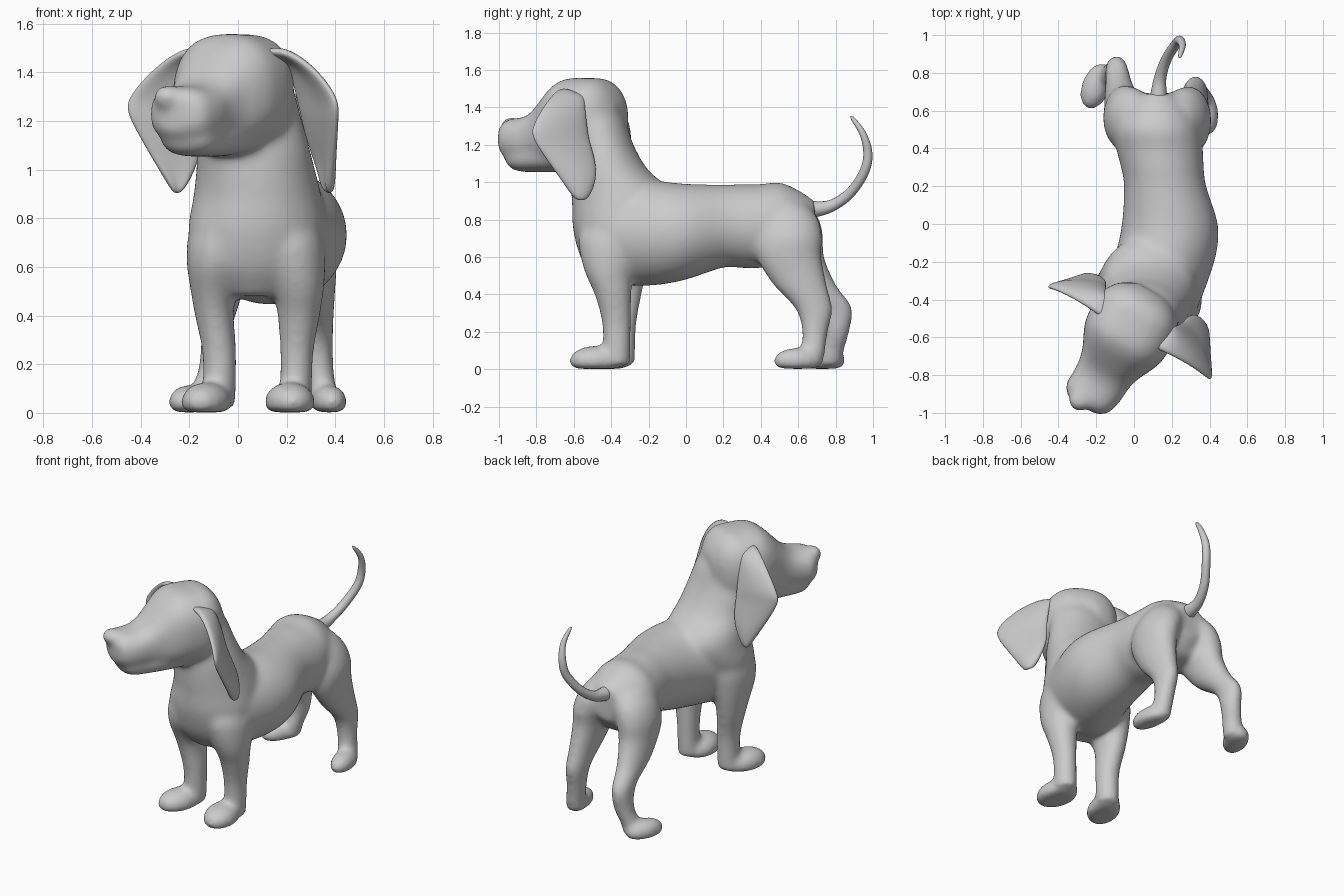
import bpy, bmesh
from math import cos, sin, pi, atan2
from mathutils import Vector, Matrix

X, Y, Z = Vector((1, 0, 0)), Vector((0, 1, 0)), Vector((0, 0, 1))
HEAD = Vector((0, -0.52, 0))          # head pivot, turned to the side
FWD, SIDE = Vector((-0.5, -0.866, 0)), Vector((0.866, -0.5, 0))


def head_pt(u, w, z):
    return HEAD + SIDE * u + FWD * w + Z * z


def smooth_path(secs, steps=5):
    """Catmull-Rom through the sections."""
    s = [Vector(q) for q in secs]
    s = [s[0] * 2 - s[1]] + s + [s[-1] * 2 - s[-2]]
    out = []
    for a, b, c, d in zip(s, s[1:], s[2:], s[3:]):
        for i in range(steps):
            t = i / steps
            out.append(0.5 * (2 * b + (c - a) * t + (2 * a - 5 * b + 4 * c - d) * t * t
                              + (3 * b - a - 3 * c + d) * t ** 3))
    return out + [s[-2]]


def loft(bm, secs, U, V, p=2.0, n=32):
    """Closed tube of (x, y, z, half U, half V) superellipse rings."""
    rings = []
    for q in smooth_path(secs):
        ring = []
        for i in range(n):
            c, s = cos(2 * pi * i / n), sin(2 * pi * i / n)
            cu = abs(c) ** (2 / p) * (1 if c > 0 else -1)
            cv = abs(s) ** (2 / p) * (1 if s > 0 else -1)
            ring.append(bm.verts.new(Vector(q[:3]) + U * cu * q[3] + V * cv * q[4]))
        rings.append(ring)
    for a, b in zip(rings, rings[1:]):
        for i in range(n):
            j = (i + 1) % n
            bm.faces.new((a[i], a[j], b[j], b[i]))
    bm.faces.new(rings[0])
    bm.faces.new(rings[-1])


def ball(bm, centre, size, turn=0.0):
    m = Matrix.Translation(centre) @ Matrix.Rotation(turn, 4, 'Z') @ Matrix.Diagonal((*size, 1))
    return bmesh.ops.create_uvsphere(bm, u_segments=32, v_segments=20, radius=1, matrix=m)['verts']


def paw(bm, x, y, hw, hl, h, heading):
    """Rounded paw with a flat sole."""
    turn = atan2(heading, 1)
    for v in ball(bm, (x, y, 0.045), (hw, hl, h - 0.045), -turn):
        v.co.z = max(v.co.z, 0.002)


def make_object(name, bm):
    bmesh.ops.recalc_face_normals(bm, faces=bm.faces)
    me = bpy.data.meshes.new(name)
    bm.to_mesh(me)
    bm.free()
    for poly in me.polygons:
        poly.use_smooth = True
    ob = bpy.data.objects.new(name, me)
    bpy.context.collection.objects.link(ob)
    return ob


bm = bmesh.new()

# torso, curved sideways
loft(bm, [(.12, .69, .79, .10, .11), (.12, .60, .768, .19, .19), (.12, .50, .785, .225, .215),
          (.135, .40, .765, .23, .225), (.15, .30, .765, .22, .225), (.165, .20, .765, .218, .222),
          (.19, 0, .735, .255, .257), (.17, -.15, .728, .268, .278), (.115, -.30, .725, .278, .278),
          (.075, -.43, .73, .265, .24), (.065, -.52, .75, .21, .20), (.065, -.575, .77, .12, .13)], X, Z)

# neck, flaring into the chest and shoulders
loft(bm, [(.07, -.37, .48, .13, .12), (.07, -.38, .60, .24, .185), (.075, -.36, .75, .28, .245),
          (.08, -.335, .88, .265, .275), (.075, -.355, .97, .25, .26), (.065, -.41, 1.07, .235, .205),
          (.04, -.445, 1.2, .225, .165), (.025, -.485, 1.33, .205, .16), (.02, -.52, 1.42, .17, .14)], X, Y)

# skull running into the upper muzzle
head = [(-.19, 1.33, .09, .09), (-.145, 1.328, .17, .175), (-.08, 1.325, .22, .228), (0, 1.32, .238, .237),
        (.11, 1.32, .23, .236), (.18, 1.30, .205, .22), (.25, 1.27, .17, .18), (.32, 1.243, .152, .137),
        (.39, 1.23, .148, .118), (.46, 1.228, .142, .114), (.495, 1.23, .122, .10), (.522, 1.235, .085, .075)]
loft(bm, [(*head_pt(-.008 if w > .4 else 0, w, z), a, b) for w, z, a, b in head], SIDE, Z, 2.5)
# lower jaw
jaw = [(.05, 1.17, .17, .11), (.2, 1.145, .155, .092), (.32, 1.13, .138, .077), (.42, 1.128, .122, .072),
       (.465, 1.135, .095, .058), (.482, 1.14, .06, .04)]
loft(bm, [(*head_pt(0, w, z), a, b) for w, z, a, b in jaw], SIDE, Z, 2.3)
ball(bm, (-.288, -.935, 1.297), (.062, .058, .054))

# front legs
loft(bm, [(.19, -.37, .80, .13, .17), (.215, -.385, .70, .14, .19), (.23, -.40, .60, .13, .165),
          (.247, -.41, .50, .106, .125), (.25, -.39, .40, .088, .10),
          (.242, -.372, .25, .07, .079), (.238, -.37, .10, .068, .074), (.235, -.37, .02, .068, .072)], X, Y)
loft(bm, [(-.05, -.37, .80, .13, .17), (-.07, -.37, .70, .14, .19), (-.088, -.37, .60, .122, .175),
          (-.1, -.355, .50, .095, .14), (-.097, -.345, .40, .081, .11),
          (-.077, -.345, .25, .071, .082), (-.076, -.345, .10, .069, .074), (-.08, -.345, .02, .068, .072)], X, Y)
paw(bm, .213, -.48, .105, .147, .127, -.15)
paw(bm, -.13, -.445, .1, .145, .127, .35)

# hind legs
loft(bm, [(.22, .54, .88, .09, .11), (.25, .55, .80, .12, .16), (.285, .55, .70, .122, .18),
          (.30, .55, .60, .106, .175), (.315, .61, .45, .082, .145), (.325, .685, .32, .066, .1),
          (.333, .69, .20, .06, .07), (.345, .68, .10, .06, .066), (.35, .67, .02, .06, .062)], X, Y)
loft(bm, [(.02, .54, .88, .09, .11), (-.01, .555, .80, .12, .16), (-.04, .56, .70, .122, .175),
          (-.055, .575, .60, .106, .165), (-.075, .665, .45, .082, .14), (-.09, .79, .33, .063, .1),
          (-.10, .805, .20, .06, .07), (-.13, .78, .10, .06, .066), (-.145, .77, .02, .06, .062)], X, Y)
paw(bm, .375, .595, .073, .132, .117, -.15)
paw(bm, -.2, .73, .078, .132, .117, .4)

# fuse everything into one soft skin
body = make_object("body", bm)
rm = body.modifiers.new("fuse", 'REMESH')
rm.mode = 'VOXEL'
rm.voxel_size = 0.013
rm.use_smooth_shade = True
sm = body.modifiers.new("soften", 'SMOOTH')
sm.factor = 0.5
sm.iterations = 32

# ears: front and back edge rows in head space, mirrored
rows = [((.13, .07, 1.48), (.13, -.06, 1.43)), ((.235, .055, 1.505), (.19, -.08, 1.45)),
        ((.39, .05, 1.42), (.205, -.105, 1.35)), ((.505, .065, 1.30), (.215, -.125, 1.26)),
        ((.51, .065, 1.24), (.22, -.14, 1.21)), ((.465, .005, 1.13), (.225, -.175, 1.12)),
        ((.405, -.07, 1.0), (.26, -.205, 1.01)), ((.355, -.12, .90), (.31, -.17, .90))]
for side, name in ((1, "left_ear"), (-1, "right_ear")):
    bm = bmesh.new()
    grid = []
    for f, b in rows:
        f, b = Vector(f), Vector(b)
        if side < 0:                  # this ear swings a little forward
            low = max(0, min(1, (1.3 - f.z) * 3))
            f += Vector((-.015, .055 * low, 0))
            b += Vector((0, .035 + .055 * low, 0))
        mid = (f + b) / 2 + Vector((.02, -.015, 0))
        grid.append([bm.verts.new(head_pt(side * q.x, q.y, q.z)) for q in (f, mid, b)])
    for r, s in zip(grid, grid[1:]):
        for i in range(2):
            bm.faces.new((r[i], r[i + 1], s[i + 1], s[i]))
    ear = make_object(name, bm)
    so = ear.modifiers.new("thickness", 'SOLIDIFY')
    so.thickness = 0.045
    so.offset = 0
    ss = ear.modifiers.new("round", 'SUBSURF')
    ss.levels = ss.render_levels = 3

# tail
cu = bpy.data.curves.new("tail", 'CURVE')
cu.dimensions = '3D'
cu.bevel_depth = 1.0
cu.bevel_resolution = 6
cu.use_fill_caps = True
path = smooth_path([(.125, .62, .86, .05), (.13, .68, .855, .044), (.14, .78, .875, .032), (.175, .88, .945, .028),
                    (.225, .955, 1.06, .026), (.243, .972, 1.16, .024), (.256, .945, 1.26, .018),
                    (.245, .895, 1.335, .011), (.238, .88, 1.352, .003)])
sp = cu.splines.new('POLY')
sp.points.add(len(path) - 1)
for pt, q in zip(sp.points, path):
    pt.co = (q[0], q[1], q[2], 1)
    pt.radius = q[3]
sp.use_smooth = True
tail = bpy.data.objects.new("tail", cu)
bpy.context.collection.objects.link(tail)
bpy.context.view_layer.objects.active = tail
tail.select_set(True)
bpy.ops.object.convert(target='MESH')
